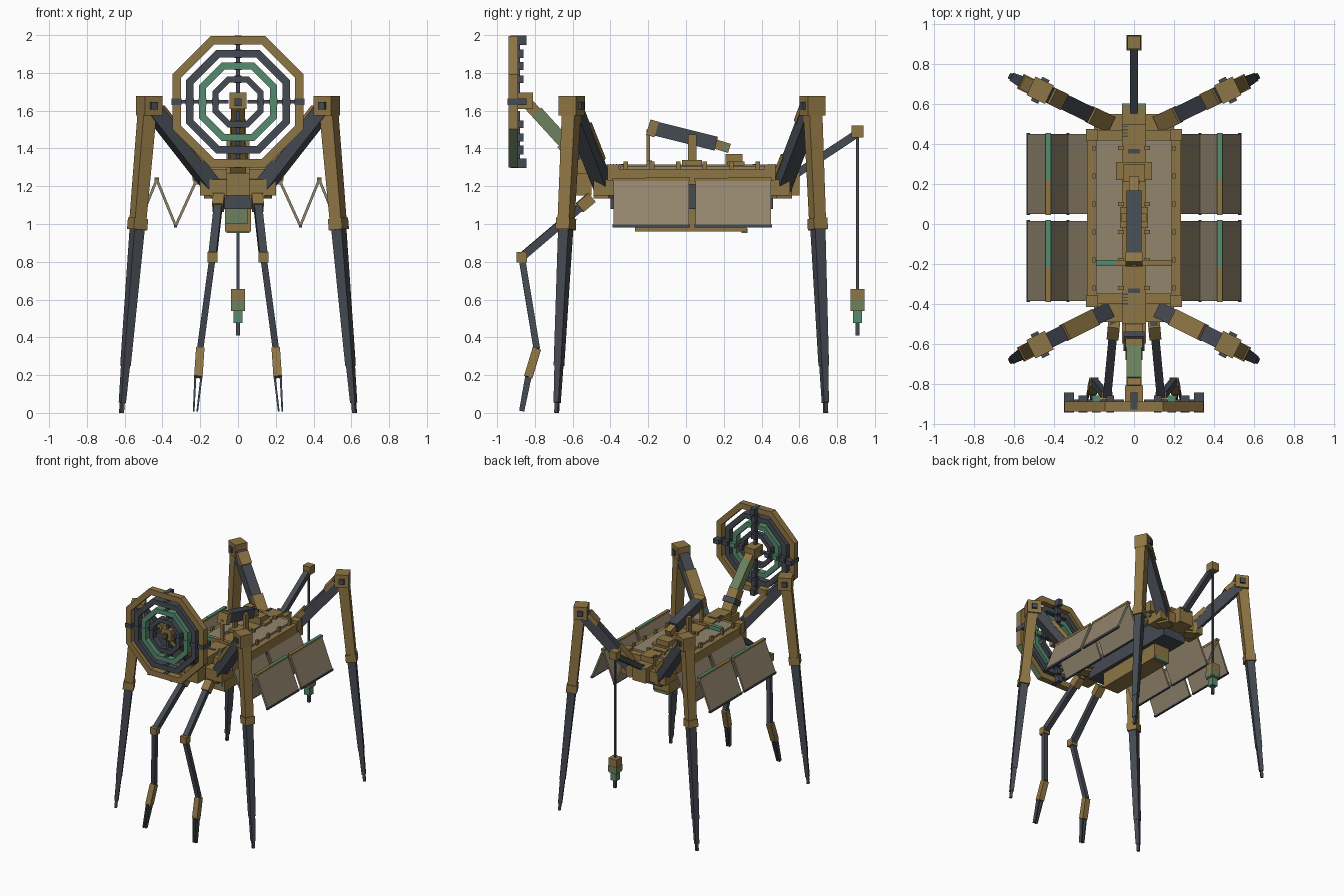
import bpy, bmesh, math
from mathutils import Vector

cube = bpy.data.objects.get("Cube")
if cube:
    bpy.data.objects.remove(cube, do_unlink=True)


def material(name, rgb):
    m = bpy.data.materials.new(name)
    m.use_nodes = True
    m.diffuse_color = (*rgb, 1)
    m.node_tree.nodes["Principled BSDF"].inputs["Base Color"].default_value = (*rgb, 1)
    return m


BROWN = material("ochre_brown", (0.275, 0.18, 0.058))
TAN = material("panel_tan", (0.283, 0.232, 0.152))
DARK = material("dark_steel", (0.06, 0.068, 0.084))
GREEN = material("verdigris", (0.092, 0.26, 0.16))
AGED = material("aged_olive", (0.15, 0.225, 0.115))


def finish(name, bm, mat):
    bmesh.ops.recalc_face_normals(bm, faces=bm.faces)
    me = bpy.data.meshes.new(name)
    bm.to_mesh(me)
    bm.free()
    me.materials.append(mat)
    ob = bpy.data.objects.new(name, me)
    bpy.context.collection.objects.link(ob)
    return ob


def box(name, lo, hi, mat):
    """Axis-aligned box between two corners."""
    lo, hi = Vector(lo), Vector(hi)
    bm = bmesh.new()
    bmesh.ops.create_cube(bm, size=1)
    bmesh.ops.scale(bm, vec=hi - lo, verts=bm.verts)
    bmesh.ops.translate(bm, vec=(lo + hi) / 2, verts=bm.verts)
    return finish(name, bm, mat)


def beam(name, a, b, w, h, mat, hint=(0, 0, 1), taper=1):
    """Rectangular bar from a to b; h is measured towards the hint direction."""
    a, b = Vector(a), Vector(b)
    d = (b - a).normalized()
    side = Vector(hint).cross(d).normalized()
    up = d.cross(side)
    bm = bmesh.new()
    bmesh.ops.create_cube(bm, size=1)
    for v in bm.verts:
        t = taper if v.co.z > 0 else 1
        v.co = (a + b) / 2 + side * v.co.x * w * t + up * v.co.y * h * t + d * v.co.z * (b - a).length
    return finish(name, bm, mat)


def block(name, c, size, mat, direction=(0, 1, 0)):
    d = Vector(direction).normalized() * size / 2
    return beam(name, Vector(c) - d, Vector(c) + d, size, size, mat)


def octagon_ring(name, apothem, width, mat):
    """Flat octagonal hoop facing the front."""
    bm = bmesh.new()
    loops = []
    for r, y in ((apothem, -0.94), (apothem, -0.89), (apothem - width, -0.89), (apothem - width, -0.94)):
        r /= math.cos(math.pi / 8)
        angles = [math.pi / 8 + i * math.pi / 4 for i in range(8)]
        loops.append([bm.verts.new((r * math.cos(t), y, DISH_Z + r * math.sin(t))) for t in angles])
    for k in range(4):
        for i in range(8):
            j, n = (i + 1) % 8, (k + 1) % 4
            bm.faces.new((loops[k][i], loops[k][j], loops[n][j], loops[n][i]))
    return finish(name, bm, mat)


# Hull, deck and keel
box("hull", (-0.1, -0.4, 1.08), (0.1, 0.46, 1.24), DARK)
box("keel", (-0.07, -0.27, 0.96), (0.07, 0.32, 1.08), BROWN)
box("keel_front_cap", (-0.07, -0.278, 1.0), (0.05, -0.27, 1.08), AGED)
box("keel_rear_foot", (-0.06, 0.295, 0.953), (0.06, 0.325, 0.975), AGED)
box("deck_base", (-0.235, -0.4, 1.24), (0.235, 0.47, 1.29), BROWN)
box("deck_plate", (-0.19, -0.35, 1.29), (0.19, 0.42, 1.305), TAN)
box("spine", (-0.06, -0.5, 1.25), (0.06, 0.5, 1.315), BROWN)
for sy, end in ((-1, -0.5), (1, 0.5)):
    y0, y1 = sorted((end, end + sy * 0.1))
    box("spine_end", (-0.06, y0, 1.15), (0.06, y1, 1.27), BROWN)
    y0, y1 = sorted((sy * 0.37 + 0.03, sy * 0.52 + 0.03))
    box("hip_crossbar", (-0.2, y0, 1.15), (0.2, y1, 1.235), BROWN)
    # Dark vents set on the spine
    y = sy * 0.35 + 0.015
    box("spine_vent", (-0.03, y - 0.012, 1.31), (0.03, y + 0.012, 1.318), DARK)
    for i in range(4):
        y = sy * 0.42 + 0.02 + i * 0.016
        box("spine_slot", (-0.058, y - 0.003, 1.31), (-0.03, y + 0.003, 1.318), DARK)
box("rear_green_strip", (-0.06, 0.585, 1.262), (0.06, 0.605, 1.272), AGED)
for s in (-1, 1):
    for y in (-0.385, 0.445):
        box("deck_corner", (s * 0.21 - 0.03, y - 0.03, 1.23), (s * 0.21 + 0.03, y + 0.03, 1.315), BROWN)
    for i in range(6):
        y = -0.32 + i * 0.14
        box("deck_tab", (s * 0.2 - 0.008, y - 0.012, 1.28), (s * 0.2 + 0.008, y + 0.012, 1.33), BROWN)
        box("spine_clip", (s * 0.065 - 0.015, y - 0.01, 1.3), (s * 0.065 + 0.015, y + 0.01, 1.325), BROWN)

# Deck instrument
box("instrument_base", (-0.055, 0.21, 1.31), (0.055, 0.3, 1.37), BROWN)
box("instrument_wings", (-0.09, 0.22, 1.31), (0.09, 0.31, 1.33), BROWN)
beam("instrument_barrel", (0, -0.16, 1.505), (0, 0.16, 1.425), 0.075, 0.075, DARK)
beam("instrument_nozzle", (0, 0.15, 1.425), (0, 0.23, 1.4), 0.05, 0.05, BROWN)
box("nozzle_patch", (0.025, 0.2, 1.39), (0.028, 0.222, 1.42), GREEN)
beam("instrument_end", (0, -0.2, 1.513), (0, -0.155, 1.5), 0.085, 0.085, BROWN)
box("rear_crossbar", (-0.09, -0.21, 1.305), (0.19, -0.18, 1.335), BROWN)
box("rear_crossbar_tip", (-0.19, -0.21, 1.305), (-0.09, -0.18, 1.335), GREEN)
box("rear_post", (-0.012, -0.21, 1.31), (0.012, -0.19, 1.5), BROWN)
for s in (-1, 1):
    box("barrel_yoke", (s * 0.05 - 0.012, 0.01, 1.31), (s * 0.05 + 0.012, 0.055, 1.475), BROWN)
box("yoke_foot", (-0.07, -0.02, 1.31), (0.07, 0.085, 1.34), BROWN)

# Folding side panels, one accordion per side and row
ZIG = ((0.225, 1.22), (0.33, 0.99), (0.43, 1.235), (0.53, 0.99))
for s in (-1, 1):
    for yc in (-0.185, 0.25):
        for (xa, za), (xb, zb) in zip(ZIG, ZIG[1:]):
            beam("folding_panel", (s * xa, yc, za), (s * xb, yc, zb), 0.4, 0.014, TAN, hint=(1, 0, 0.2))
        for x, z in ZIG[1::2]:
            box("valley_hinge", (s * x - 0.008, yc - 0.205, z - 0.008), (s * x + 0.008, yc + 0.205, z + 0.008), DARK)
        # Ridge hinge, brown with a weathered upper strip on its rear part
        x, z = ZIG[2]
        box("ridge_hinge", (s * x - 0.013, yc - 0.205, z - 0.008), (s * x + 0.013, yc + 0.205, z + 0.008), BROWN)
        box("ridge_patina", (s * x - 0.013, yc - 0.03, z + 0.007), (s * x + 0.013, yc + 0.205, z + 0.01), GREEN)
    box("panel_rail", (s * 0.215 - 0.02, -0.38, 1.21), (s * 0.215 + 0.02, 0.44, 1.245), BROWN)

# Four walking legs
for s in (-1, 1):
    for front, hip_y, knee_y, foot_y in ((True, -0.43, -0.605, -0.685), (False, 0.5, 0.67, 0.74)):
        hip = Vector((s * 0.12, hip_y, 1.18))
        knee = Vector((s * 0.47, knee_y, 1.627))
        foot = Vector((s * 0.617, foot_y, 0))
        out = (knee - hip) * Vector((1, 1, 0))
        top = knee + Vector((s * 0.008, 0, 0))

        def on_leg(z):
            return top.lerp(foot, (top.z - z) / top.z)

        block("hip_block", hip, 0.09, BROWN, out)
        beam("thigh", hip, knee, 0.08, 0.08, DARK)
        # Thin armour on the upper side of each thigh
        lift = out.cross(Vector((0, 0, 1))).cross(knee - hip).normalized()
        lift = lift if lift.z > 0 else -lift
        for t0, t1 in ((0.3, 0.72),) if front else ((0.08, 0.35), (0.75, 0.92)):
            beam("thigh_armour", hip.lerp(knee, t0) + lift * 0.038, hip.lerp(knee, t1) + lift * 0.038,
                 0.088, 0.03, BROWN)
        block("knee_block", knee, 0.103, BROWN, out)
        side = Vector((-out.y, out.x, 0)).normalized()
        beam("knee_pin", knee - side * 0.066, knee + side * 0.066, 0.04, 0.04, DARK)
        beam("shin_sleeve", top, on_leg(0.98), 0.076, 0.076, BROWN, out, 0.88)
        beam("shin_collar", on_leg(1.03), on_leg(0.97), 0.08, 0.08, BROWN, out)
        beam("lower_shin", on_leg(0.97), on_leg(0.25), 0.06, 0.06, DARK, out, 0.7)
        beam("ankle", on_leg(0.25), on_leg(0.055), 0.036, 0.036, DARK, out, 0.8)
        beam("foot_tip", on_leg(0.055), foot, 0.02, 0.02, DARK, out)

    # Front manipulator arm
    shoulder, elbow = Vector((s * 0.1, -0.5, 1.14)), Vector((s * 0.135, -0.87, 0.825))
    wrist, palm, tip = Vector((s * 0.2, -0.79, 0.34)), Vector((s * 0.21, -0.835, 0.19)), Vector((s * 0.225, -0.87, 0.01))
    beam("shoulder", shoulder, shoulder.lerp(elbow, 0.17), 0.06, 0.06, BROWN)
    beam("upper_arm", shoulder, elbow, 0.042, 0.042, DARK)
    block("elbow", elbow, 0.055, BROWN)
    beam("forearm", elbow, wrist, 0.034, 0.034, DARK, (0, 1, 0))
    beam("hand", wrist, palm, 0.045, 0.045, BROWN, (0, 1, 0))
    for f in (-1, 1):
        offset = Vector((f * 0.016, 0, 0))
        beam("finger", palm + offset, tip + offset * 0.6, 0.011, 0.034, DARK, (0, 1, 0), 0.8)

# Dish of nested octagonal hoops, each gripped by four clamps
DISH_Z = 1.647
for apothem, width, mat in ((0.348, 0.045, BROWN), (0.275, 0.04, DARK), (0.207, 0.037, GREEN), (0.135, 0.032, DARK)):
    ring = octagon_ring("dish_ring", apothem, width, mat)
    if mat == BROWN:
        # Weathered outer rim on the lower diagonals
        ring.data.materials.append(AGED)
        for p in ring.data.polygons:
            if p.normal.z < -0.5 and abs(p.normal.x) > 0.5 and p.center.z < DISH_Z:
                p.material_index = 1
    r, half = apothem - width / 2, width / 2 + 0.003
    back = -0.845 if mat == BROWN else -0.86
    for s in (-1, 1):
        clamp = GREEN if mat == GREEN else DARK
        box("side_clamp", (s * r - half, -0.944, DISH_Z - 0.018), (s * r + half, back, DISH_Z + 0.018), clamp)
        box("vertical_clamp", (-0.018, -0.93, DISH_Z + s * r - half), (0.018, back, DISH_Z + s * r + half), DARK)
for s in (-1, 1):
    c = DISH_Z + s * 0.195
    box("dish_side_spoke", (s * 0.195 - 0.145, -0.905, DISH_Z - 0.01), (s * 0.195 + 0.145, -0.88, DISH_Z + 0.01), DARK)
    box("dish_vertical_spoke", (-0.01, -0.905, c - 0.145), (0.01, -0.88, c + 0.145), DARK)
box("dish_hub", (-0.045, -0.92, 1.61), (0.045, -0.81, 1.695), BROWN)
box("dish_feed", (-0.018, -0.94, 1.625), (0.018, -0.92, 1.665), DARK)

# Dish support arm with a weathered cover
beam("dish_arm_upper", (0, -0.83, 1.63), (0, -0.62, 1.4), 0.07, 0.06, BROWN)
beam("dish_arm_aged_cover", (0, -0.79, 1.595), (0, -0.635, 1.425), 0.074, 0.064, AGED)
beam("dish_arm_lower", (0, -0.65, 1.43), (0, -0.52, 1.25), 0.085, 0.075, BROWN)
beam("dish_arm_elbow", (0, -0.6, 1.37), (0, -0.575, 1.335), 0.105, 0.09, DARK)

# Tail boom with hanging weight
beam("tail_boom", (0, 0.56, 1.25), (0, 0.9, 1.475), 0.042, 0.042, DARK)
block("tail_pulley", (0, 0.908, 1.49), 0.064, BROWN)
box("tail_cable", (-0.007, 0.901, 0.64), (0.007, 0.915, 1.47), DARK)
box("weight", (-0.036, 0.872, 0.54), (0.036, 0.944, 0.655), BROWN)
box("weight_patina", (-0.038, 0.87, 0.55), (0.038, 0.946, 0.595), AGED)
box("weight_lower", (-0.025, 0.883, 0.475), (0.025, 0.933, 0.54), GREEN)
box("weight_tip", (-0.01, 0.898, 0.41), (0.01, 0.918, 0.475), DARK)
